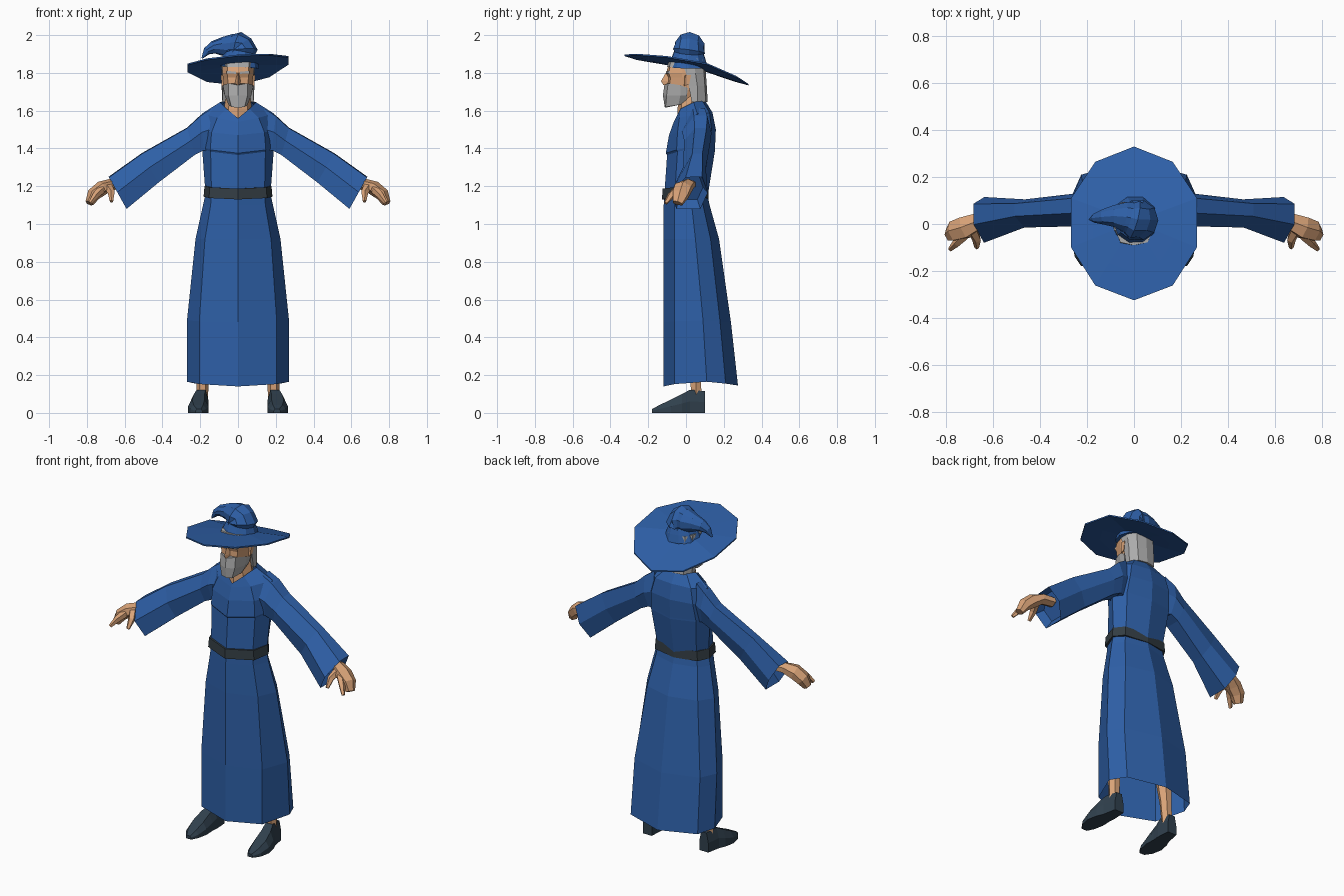
import bpy, bmesh, math
from mathutils import Vector

if "Cube" in bpy.data.objects:
    bpy.data.objects.remove(bpy.data.objects["Cube"], do_unlink=True)


def material(name, rgb):
    m = bpy.data.materials.new(name)
    m.use_nodes = True
    m.diffuse_color = (*rgb, 1)
    bsdf = next(n for n in m.node_tree.nodes if n.type == 'BSDF_PRINCIPLED')
    bsdf.inputs["Base Color"].default_value = (*rgb, 1)
    bsdf.inputs["Roughness"].default_value = 0.9
    return m


BLUE = material("robe blue", (0.027, 0.115, 0.385))
SKIN = material("skin", (0.70, 0.37, 0.19))
GREY = material("hair grey", (0.41, 0.41, 0.41))
BELT = material("belt charcoal", (0.034, 0.047, 0.057))
SHOE = material("shoe slate", (0.03, 0.052, 0.075))


def loft(name, rings, mat, caps=(True, True), sx=1):
    """Skin a list of closed rings; sx=-1 mirrors to the right side."""
    bm = bmesh.new()
    rows = [[bm.verts.new((p[0] * sx, p[1], p[2])) for p in r] for r in rings]
    n = len(rows[0])
    for a, b in zip(rows, rows[1:]):
        for i in range(n):
            j = (i + 1) % n
            bm.faces.new((a[i], a[j], b[j], b[i]))
    if caps[0]:
        bm.faces.new(rows[0][::-1])
    if caps[1]:
        bm.faces.new(rows[-1])
    bmesh.ops.recalc_face_normals(bm, faces=bm.faces)
    me = bpy.data.meshes.new(name)
    bm.to_mesh(me)
    bm.free()
    me.materials.append(mat)
    ob = bpy.data.objects.new(name, me)
    bpy.context.scene.collection.objects.link(ob)
    return ob


def sym(half):
    """Half outline from front centre to back centre, mirrored into a ring."""
    return half + [(-x, y, z) for x, y, z in half[-2:0:-1]]


def level(z, pts):
    return sym([(x, y, z) for x, y in pts])


def tube(name, path, n, mat, flat=1.0, sx=1):
    """Path of (x, y, z, radius); flat squashes the upright radius."""
    pts = [Vector(p[:3]) for p in path]
    rings = []
    for i, p in enumerate(pts):
        t = (pts[min(i + 1, len(pts) - 1)] - pts[max(i - 1, 0)]).normalized()
        u = Vector((0, 1, 0))
        u = (u - t * u.dot(t)).normalized()
        v = t.cross(u) * flat
        r = path[i][3]
        rings.append([p + (u * math.cos(a) + v * math.sin(a)) * r
                      for a in (2 * math.pi * (k + 0.5) / n for k in range(n))])
    return loft(name, rings, mat, sx=sx)


# Robe section: heights (front, side, back), then front ridge depth,
# front edge, widest side edge, back edge and back ridge depth
def robe_ring(zf, zs, zb, fy, px, py, hw, hy, bx, by, back):
    return sym([(0, fy, zf), (px, py, (zf + zs) / 2), (hw, hy, zs),
                (bx, by, (zs + zb) / 2), (0, back, zb)])


waist = robe_ring(1.15, 1.16, 1.15, -.115, .14, -.06, .172, .03, .13, .085, .115)
skirt = [
    robe_ring(.14, .165, .145, -.12, .205, -.06, .27, .11, .225, .21, .275),
    robe_ring(.48, .49, .48, -.12, .205, -.06, .27, .09, .22, .18, .238),
    robe_ring(.92, .92, .92, -.12, .175, -.06, .225, .05, .17, .13, .175),
    robe_ring(1.10, 1.10, 1.10, -.118, .145, -.06, .185, .03, .14, .09, .125),
    waist]
loft("robe_skirt", skirt, BLUE, (False, False))
torso = [
    waist,
    robe_ring(1.365, 1.40, 1.38, -.10, .145, -.045, .19, .04, .15, .12, .152),
    robe_ring(1.375, 1.41, 1.39, -.107, .147, -.05, .192, .04, .15, .12, .153),
    robe_ring(1.47, 1.50, 1.50, -.09, .14, -.045, .20, .05, .14, .135, .158),
    robe_ring(1.54, 1.585, 1.59, -.065, .11, -.035, .19, .06, .12, .125, .14),
    sym([(0, -.055, 1.56), (.06, -.03, 1.61), (.095, .04, 1.645),
         (.06, .085, 1.655), (0, .10, 1.655)])]
loft("robe_torso", torso, BLUE, (False, False))


# Belt: a solid band around the waist
def belt_ring(z, s):
    return robe_ring(z, z + .015, z + .005, -.12 * s, .145 * s, -.063 * s,
                     .172 * s, .03 * s, .135 * s, .09 * s, .113 * s)


band = [belt_ring(1.13, .85), belt_ring(1.13, 1.06), belt_ring(1.187, 1.03),
        belt_ring(1.187, .85)]
loft("belt", band + band[:1], BELT, (False, False))


# Sleeves: top and bottom points (x, z), front and back depth
def sleeve_ring(top, bottom, yf, yb):
    T, B = Vector((top[0], 0, top[1])), Vector((bottom[0], 0, bottom[1]))
    spots = [(0, .85), (.02, .4), (.48, 0), (1, .15), (1, .8), (.5, 1)]
    out = []
    for h, d in spots:
        p = T.lerp(B, h)
        out.append((p.x, yf + (yb - yf) * d, p.z))
    return out


sleeve = [sleeve_ring((.14, 1.615), (.14, 1.38), -.02, .12),
          sleeve_ring((.20, 1.575), (.18, 1.39), -.02, .135),
          sleeve_ring((.27, 1.51), (.23, 1.365), -.01, .13),
          sleeve_ring((.51, 1.375), (.42, 1.22), -.015, .105),
          sleeve_ring((.685, 1.25), (.59, 1.08), -.08, .115),
          sleeve_ring((.63, 1.26), (.56, 1.13), -.06, .09)]

# Shoes: slices (y, centre x, half width, height)
shoe = [[(c - w, y, 0), (c - w, y, .5 * h), (c - .6 * w, y, h),
         (c + .6 * w, y, h), (c + w, y, .5 * h), (c + w, y, 0)]
        for y, c, w, h in [(.10, .19, .03, .115), (.02, .195, .04, .122),
                           (-.02, .205, .047, .10), (-.08, .21, .054, .07),
                           (-.14, .21, .042, .042), (-.18, .207, .018, .02)]]

for side, s in (("left", 1), ("right", -1)):
    loft(side + "_sleeve", sleeve, BLUE, sx=s)
    loft(side + "_shoe", shoe, SHOE, sx=s)
    tube(side + "_leg", [(.19, .055, .08, .03), (.185, .05, .22, .035),
                         (.17, .04, .45, .055), (.12, .02, .9, .07)], 6, SKIN, sx=s)
    # Hand: mitten of fingers, index finger and thumb
    tube(side + "_hand", [(.60, .02, 1.21, .035), (.67, .01, 1.21, .04),
                          (.72, -.015, 1.19, .052), (.765, -.03, 1.155, .048),
                          (.787, -.045, 1.11, .03)], 6, SKIN, .75, s)
    tube(side + "_index_finger", [(.72, -.045, 1.185, .024), (.755, -.08, 1.15, .019),
                                  (.783, -.108, 1.11, .01)], 5, SKIN, sx=s)
    tube(side + "_thumb", [(.69, -.02, 1.20, .026), (.67, -.065, 1.165, .02),
                           (.67, -.10, 1.12, .01)], 5, SKIN, sx=s)
    # Ear and brow
    loft(side + "_ear", [[(x, y - .004, 1.73), (x, y + .02, 1.74),
                          (x + .005, y + .03, 1.79), (x + .005, y, 1.79)]
                         for x, y in ((.07, -.008), (.086, -.003))], SKIN, sx=s)
    loft(side + "_brow", [[(.01, y, 1.795), (.06, y + .012, 1.797),
                           (.06, y + .012, 1.81), (.01, y, 1.807)]
                          for y in (-.085, -.107)], GREY, sx=s)

# Neck filling the V collar
loft("neck", [level(1.54, [(0, -.045), (.06, -.025), (.085, .03), (.05, .08), (0, .09)]),
              level(1.61, [(0, -.045), (.05, -.025), (.075, .03), (.045, .08), (0, .09)]),
              level(1.72, [(0, -.03), (.04, -.02), (.055, .03), (.04, .06), (0, .07)])], SKIN)

# Head and nose
loft("head", [
    level(1.65, [(0, -.085), (.035, -.075), (.05, -.02), (.05, .05), (0, .07)]),
    level(1.71, [(0, -.10), (.05, -.085), (.075, -.01), (.07, .06), (0, .08)]),
    level(1.775, [(0, -.095), (.055, -.083), (.08, -.02), (.08, .06), (0, .09)]),
    level(1.80, [(0, -.105), (.058, -.092), (.082, -.02), (.08, .06), (0, .09)]),
    level(1.87, [(0, -.085), (.05, -.075), (.08, -.01), (.07, .06), (0, .08)])], SKIN)
loft("nose", [[(-.022, -.08, 1.74), (0, -.12, 1.735), (.022, -.08, 1.74)],
              [(-.018, -.08, 1.755), (0, -.132, 1.757), (.018, -.08, 1.755)],
              [(-.01, -.08, 1.805), (0, -.104, 1.805), (.01, -.08, 1.805)]], SKIN)

# Beard, forehead hair and long back hair
loft("beard", [
    sym([(0, -.112, 1.615), (.035, -.108, 1.62), (.05, -.04, 1.63), (.04, 0, 1.64), (0, 0, 1.64)]),
    sym([(0, -.122, 1.68), (.05, -.103, 1.68), (.07, -.03, 1.68), (.07, .005, 1.68), (0, 0, 1.68)]),
    sym([(0, -.115, 1.735), (.05, -.095, 1.745), (.08, -.03, 1.735), (.08, .01, 1.72), (0, 0, 1.72)])], GREY)
loft("forehead_hair", [
    level(z, [(0, -.10 + d), (.058, -.088 + d), (.086, -.015), (.085, .06), (0, .09)])
    for z, d in ((1.83, 0), (1.875, .01))], GREY)
loft("back_hair", [
    level(1.645, [(0, .06), (.083, .03), (.083, .06), (.055, .105), (0, .115)]),
    level(1.73, [(0, .02), (.083, .015), (.087, .06), (.058, .10), (0, .11)]),
    level(1.80, [(0, .0), (.086, .0), (.088, .05), (.058, .095), (0, .105)]),
    level(1.87, [(0, .0), (.086, -.03), (.087, .04), (.055, .09), (0, .10)])], GREY)

# Hat brim: drooping to the back and rolled slightly to one side
rim = [(0, -.325, 1.893), (.165, -.262, 1.885), (.268, -.10, 1.865),
       (.268, .11, 1.828), (.165, .265, 1.768), (0, .33, 1.738)]
outline = [(x, y, z + .075 * x) for x, y, z in sym(rim)]


def brim_ring(s, dz):
    return [(x * s, .01 + (y - .01) * s,
             z * s + 1.852 * (1 - s) + dz) for x, y, z in outline]


loft("hat_brim", [brim_ring(.2, -.01), brim_ring(.65, -.008), brim_ring(1, -.004),
                  brim_ring(1, .004), brim_ring(.65, .006), brim_ring(.2, .008)], BLUE)

# Hat crown: wrinkled cone curling over to a drooping tip
crown = [(.005, .012, 1.83, .108), (.008, .013, 1.875, .094), (.012, .015, 1.91, .08),
         (.015, .016, 1.915, .089), (.01, .018, 1.932, .078), (.0, .02, 1.933, .085),
         (-.02, .026, 1.938, .07), (-.035, .03, 1.937, .068),
         (-.085, .034, 1.94, .049), (-.13, .03, 1.935, .034),
         (-.165, .025, 1.915, .021), (-.19, .02, 1.878, .004)]
tube("hat_crown", crown, 10, BLUE)
